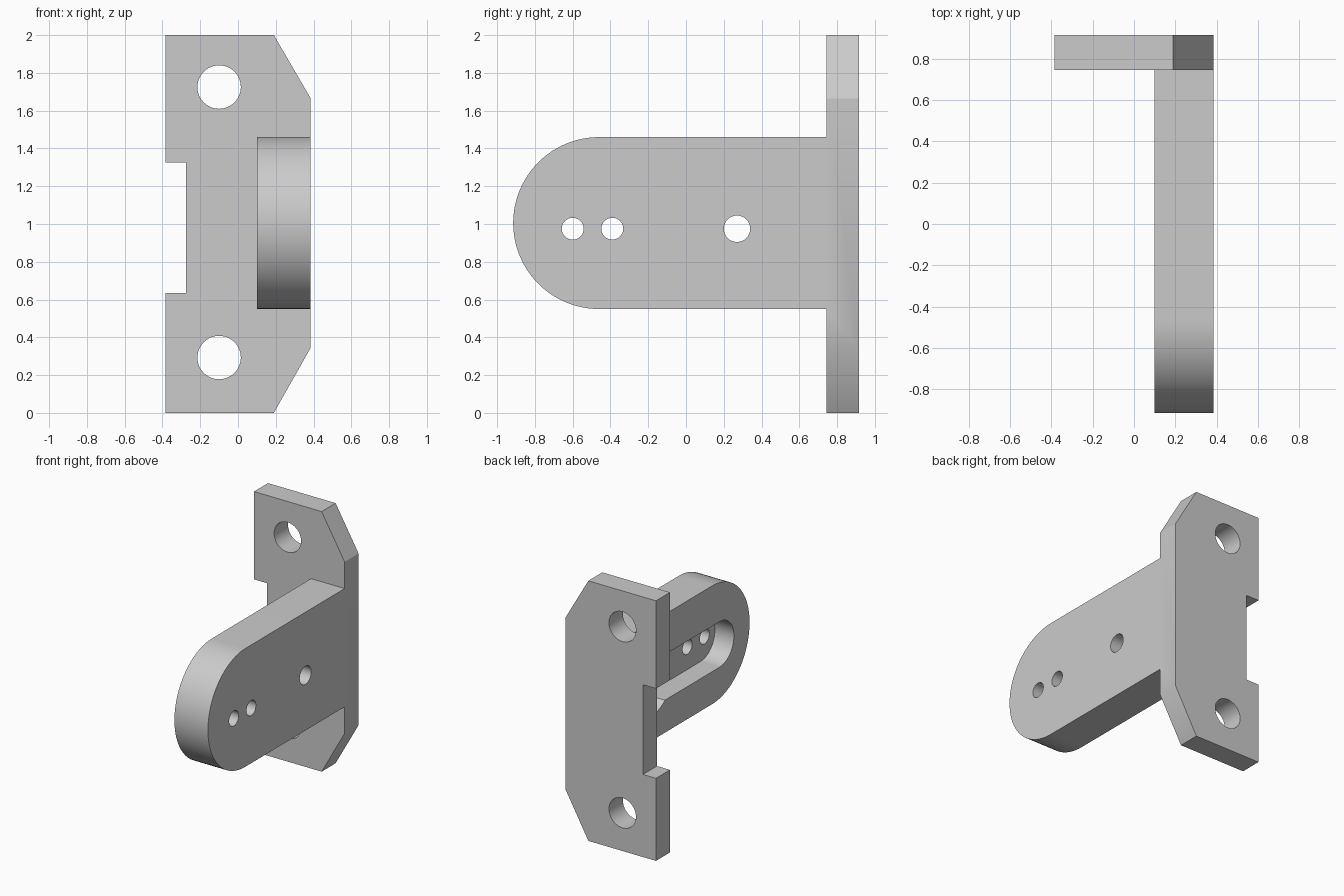
import bpy, bmesh, math
from mathutils import Vector

default = bpy.data.objects.get("Cube")
if default:
    bpy.data.objects.remove(default, do_unlink=True)

grey = bpy.data.materials.new("light grey")
grey.use_nodes = True
COLOUR = (0.6, 0.6, 0.6, 1)
grey.diffuse_color = COLOUR
grey.node_tree.nodes["Principled BSDF"].inputs["Base Color"].default_value = COLOUR


def prism(name, profile, axis, start, end):
    """Extrude a closed (u, z) profile along x or y."""
    bm = bmesh.new()
    place = (lambda u, z, d: (d, u, z)) if axis == "x" else (lambda u, z, d: (u, d, z))
    face = bm.faces.new([bm.verts.new(place(u, z, start)) for u, z in profile])
    ext = bmesh.ops.extrude_face_region(bm, geom=[face])
    shift = Vector(place(0, 0, end - start))
    bmesh.ops.translate(bm, vec=shift,
                        verts=[v for v in ext["geom"] if isinstance(v, bmesh.types.BMVert)])
    bmesh.ops.recalc_face_normals(bm, faces=bm.faces)
    mesh = bpy.data.meshes.new(name)
    bm.to_mesh(mesh)
    bm.free()
    mesh.materials.append(grey)
    obj = bpy.data.objects.new(name, mesh)
    bpy.context.collection.objects.link(obj)
    return obj


def arc(u, z, r, a0, a1, n):
    return [(u + r * math.cos(a0 + (a1 - a0) * i / n),
             z + r * math.sin(a0 + (a1 - a0) * i / n)) for i in range(n + 1)]


def circle(u, z, r, n=48):
    return arc(u, z, r, 0, math.tau, n)[:-1]


def round_ended(u_arc, u_flat, z, r):
    """Strip with a half-round end at low u and a square end at high u."""
    return arc(u_arc, z, r, math.pi / 2, 3 * math.pi / 2, 48) + [(u_flat, z - r), (u_flat, z + r)]


def combine(target, tool, operation):
    mod = target.modifiers.new(operation.lower(), "BOOLEAN")
    mod.operation, mod.solver, mod.object = operation, "EXACT", tool
    bpy.ops.object.select_all(action="DESELECT")
    bpy.context.view_layer.objects.active = target
    target.select_set(True)
    bpy.ops.object.modifier_apply(modifier=mod.name)
    bpy.data.objects.remove(tool, do_unlink=True)


# Mounting plate: two chamfered corners and a side notch
bracket = prism("mounting_bracket", [
    (-0.385, 0), (0.19, 0), (0.385, 0.345), (0.385, 1.665), (0.19, 2), (-0.385, 2),
    (-0.385, 1.325), (-0.275, 1.325), (-0.275, 0.635), (-0.385, 0.635)], "y", 0.745, 0.915)

# Round-ended arm
arm = prism("arm", round_ended(-0.46, 0.8, 1.005, 0.455), "x", 0.1, 0.385)
combine(bracket, arm, "UNION")

# Mounting holes through the plate
for z in (0.293, 1.725):
    combine(bracket, prism("plate_hole", circle(-0.1, z, 0.115), "y", 0.6, 1), "DIFFERENCE")

# Keyhole-shaped pocket in the inner face of the arm
HOLE_Z, FLOOR = 0.975, 0.262
combine(bracket, prism("slot", round_ended(-0.55, 0.27, HOLE_Z, 0.175), "x", 0, FLOOR), "DIFFERENCE")
combine(bracket, prism("round_recess", circle(0.27, HOLE_Z, 0.235), "x", 0, FLOOR), "DIFFERENCE")

# Screw holes through the arm
for y, r in ((-0.6, 0.058), (-0.39, 0.058), (0.27, 0.07)):
    combine(bracket, prism("arm_hole", circle(y, HOLE_Z, r, 32), "x", 0, 0.5), "DIFFERENCE")

# Merge coplanar faces and shade
bm = bmesh.new()
bm.from_mesh(bracket.data)
bmesh.ops.remove_doubles(bm, verts=bm.verts, dist=0.0001)
bmesh.ops.dissolve_limit(bm, angle_limit=math.radians(0.2), verts=bm.verts, edges=bm.edges)
bm.to_mesh(bracket.data)
bm.free()
bpy.ops.object.shade_smooth_by_angle(angle=math.radians(30))
